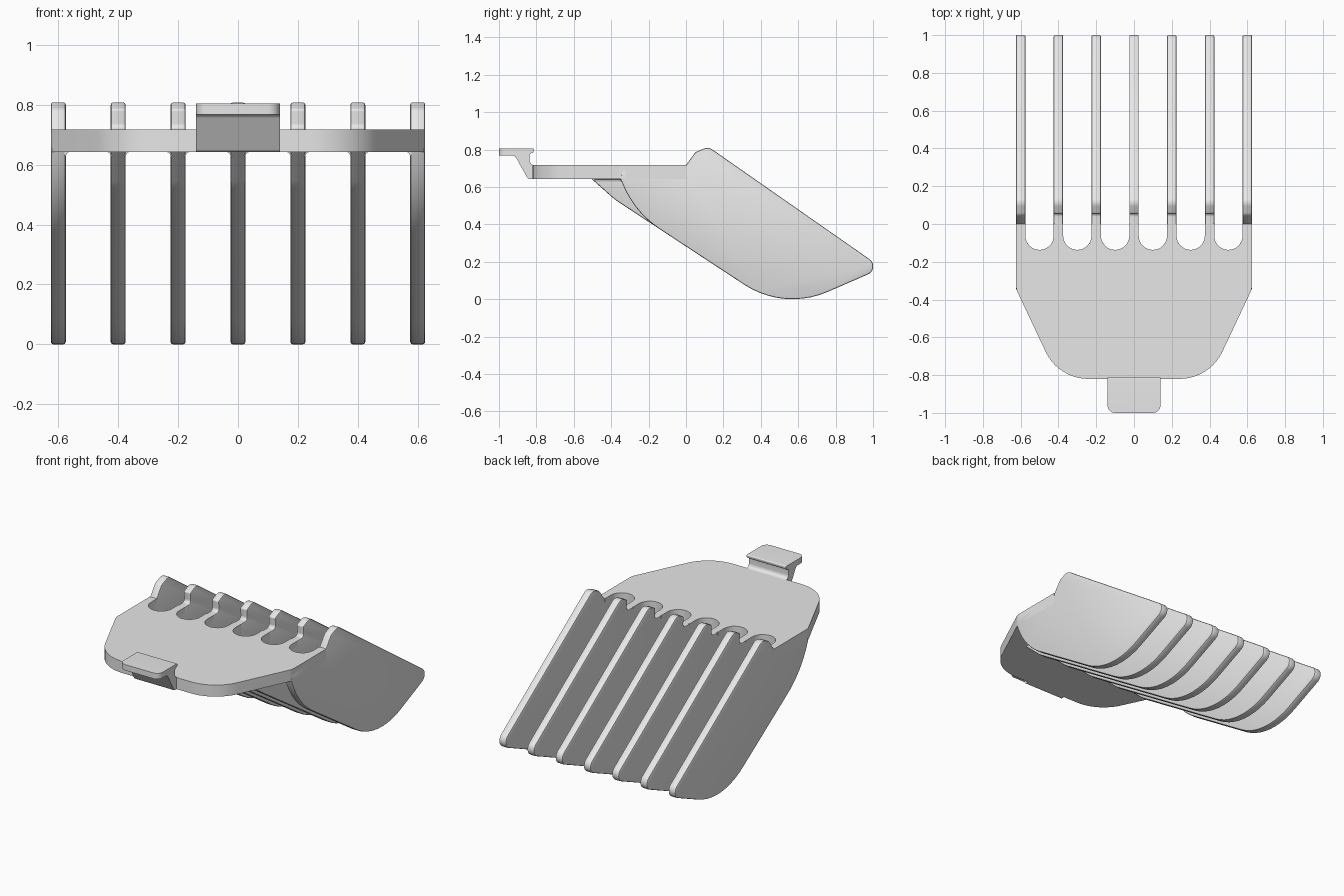
import bpy, bmesh, math
from mathutils import Vector

cube = bpy.data.objects.get("Cube")
if cube:
    bpy.data.objects.remove(cube, do_unlink=True)

GREY = bpy.data.materials.new("plain_grey")
GREY.use_nodes = True
GREY.diffuse_color = (0.8, 0.8, 0.8, 1)
GREY.node_tree.nodes["Principled BSDF"].inputs["Base Color"].default_value = (0.8, 0.8, 0.8, 1)

TOP, UNDER = 0.717, 0.643      # plate faces
HALF = 0.025                   # half thickness of a tooth
PITCH = 0.2


def rounded(corners, steps=10):
    """Turn (a, b, radius) corners into a polygon with arcs at the corners."""
    out = []
    for i, (a, b, r) in enumerate(corners):
        p = Vector((a, b))
        if r == 0:
            out.append(p)
            continue
        u = (Vector(corners[i - 1][:2]) - p).normalized()
        v = (Vector(corners[(i + 1) % len(corners)][:2]) - p).normalized()
        half = u.angle(v) / 2
        start = p + u * r / math.tan(half)
        centre = p + (u + v).normalized() * r / math.sin(half)
        arm = start - centre
        # rotate the arm from one tangent point to the other
        sweep = math.pi - 2 * half
        sign = 1 if u.x * v.y - u.y * v.x < 0 else -1
        for k in range(steps + 1):
            t = sign * sweep * k / steps
            c, s = math.cos(t), math.sin(t)
            out.append(centre + Vector((arm.x * c - arm.y * s, arm.x * s + arm.y * c)))
    return out


def prism(name, outline, axis, lo, hi, bevel_rule=None, bevel=0.0, segments=2):
    """Extrude a 2D outline along an axis, optionally bevelling chosen edges."""
    place = {"x": lambda p, d: (d, p[0], p[1]),
             "y": lambda p, d: (p[0], d, p[1]),
             "z": lambda p, d: (p[0], p[1], d)}[axis]
    bm = bmesh.new()
    low = [bm.verts.new(place(p, lo)) for p in outline]
    high = [bm.verts.new(place(p, hi)) for p in outline]
    bm.faces.new(low)
    bm.faces.new(high)
    for i in range(len(low)):
        bm.faces.new((low[i - 1], low[i], high[i], high[i - 1]))
    bmesh.ops.recalc_face_normals(bm, faces=bm.faces)
    if bevel_rule:
        edges = [e for e in bm.edges if bevel_rule(e)]
        bmesh.ops.bevel(bm, geom=edges, offset=bevel, segments=segments,
                        profile=0.5, affect="EDGES", clamp_overlap=False)
    mesh = bpy.data.meshes.new(name)
    bm.to_mesh(mesh)
    bm.free()
    mesh.materials.append(GREY)
    obj = bpy.data.objects.new(name, mesh)
    bpy.context.collection.objects.link(obj)
    bpy.ops.object.select_all(action="DESELECT")
    obj.select_set(True)
    bpy.context.view_layer.objects.active = obj
    bpy.ops.object.shade_smooth_by_angle(angle=math.radians(30))
    return obj


# Base plate: tapered front, round-bottomed slots along the back
side = [(0.625, 0, 0), (0.625, -0.343, 0.1), (0.4, -0.82, 0.25)]
plate = rounded(side + [(-x, y, r) for x, y, r in reversed(side)])
slot_r = PITCH / 2 - HALF
for i in range(6):
    cx = (i - 2.5) * PITCH
    plate.append(Vector((cx - slot_r, 0)))
    for k in range(17):
        t = math.pi * (1 + k / 16)
        plate.append(Vector((cx + slot_r * math.cos(t), -0.062 + slot_r * math.sin(t))))
    plate.append(Vector((cx + slot_r, 0)))
prism("base_plate", plate, "z", UNDER, TOP)

# Tooth profiles in (y, z): shared blade, different roots
blade = [(0.12, 0.815, 0.05), (1.05, 0.166, 0.047), (0.524, -0.062, 0.47)]
inner = [(-0.01, 0.69, 0), (0, TOP, 0), (0.06, TOP, 0.02), (0.055, 0.785, 0.01)] + blade + [
    (-0.38, 0.532, 0.3), (-0.505, UNDER, 0), (-0.5, 0.69, 0)]
outer = [(-0.01, 0.69, 0), (0, TOP, 0), (0.05, 0.786, 0.04)] + blade + [
    (-0.28, 0.466, 0.53), (-0.35, UNDER, 0), (-0.34, 0.69, 0)]


def rim(edge):
    a, b = edge.verts
    return abs(a.co.x - b.co.x) < 1e-5


for i in range(-3, 4):
    x = i * PITCH
    end = abs(i) == 3
    prism("outer_tooth" if end else "inner_tooth", rounded(outer if end else inner),
          "x", x - HALF, x + HALF, rim, 0.008)
    # Small fillets where the tooth meets the underside of the plate
    for s in (-1, 1):
        if end and s * i > 0:
            continue
        foot = [(x + s * 0.02, UNDER + 0.005), (x + s * 0.038, UNDER + 0.005),
                (x + s * 0.038, UNDER), (x + s * 0.029, UNDER - 0.004),
                (x + s * HALF, UNDER - 0.014), (x + s * 0.02, UNDER - 0.014)]
        prism("root_fillet", foot, "y", -0.35 if end else -0.49, -0.1)

# Front clip: overhanging tab with a hooked neck
clip = rounded([(-1, 0.805, 0), (-0.812, 0.805, 0.006), (-0.815, 0.785, 0.006),
                (-0.836, 0.778, 0.012), (-0.836, TOP, 0.025), (-0.8, TOP, 0),
                (-0.8, UNDER, 0), (-0.845, UNDER, 0.015), (-0.915, 0.768, 0.025),
                (-1, 0.768, 0)])


def front_corner(edge):
    a, b = edge.verts
    return a.co.y < -0.999 and b.co.y < -0.999 and abs(a.co.x - b.co.x) < 1e-5


prism("front_clip", clip, "x", -0.14, 0.14, front_corner, 0.04, 6)
